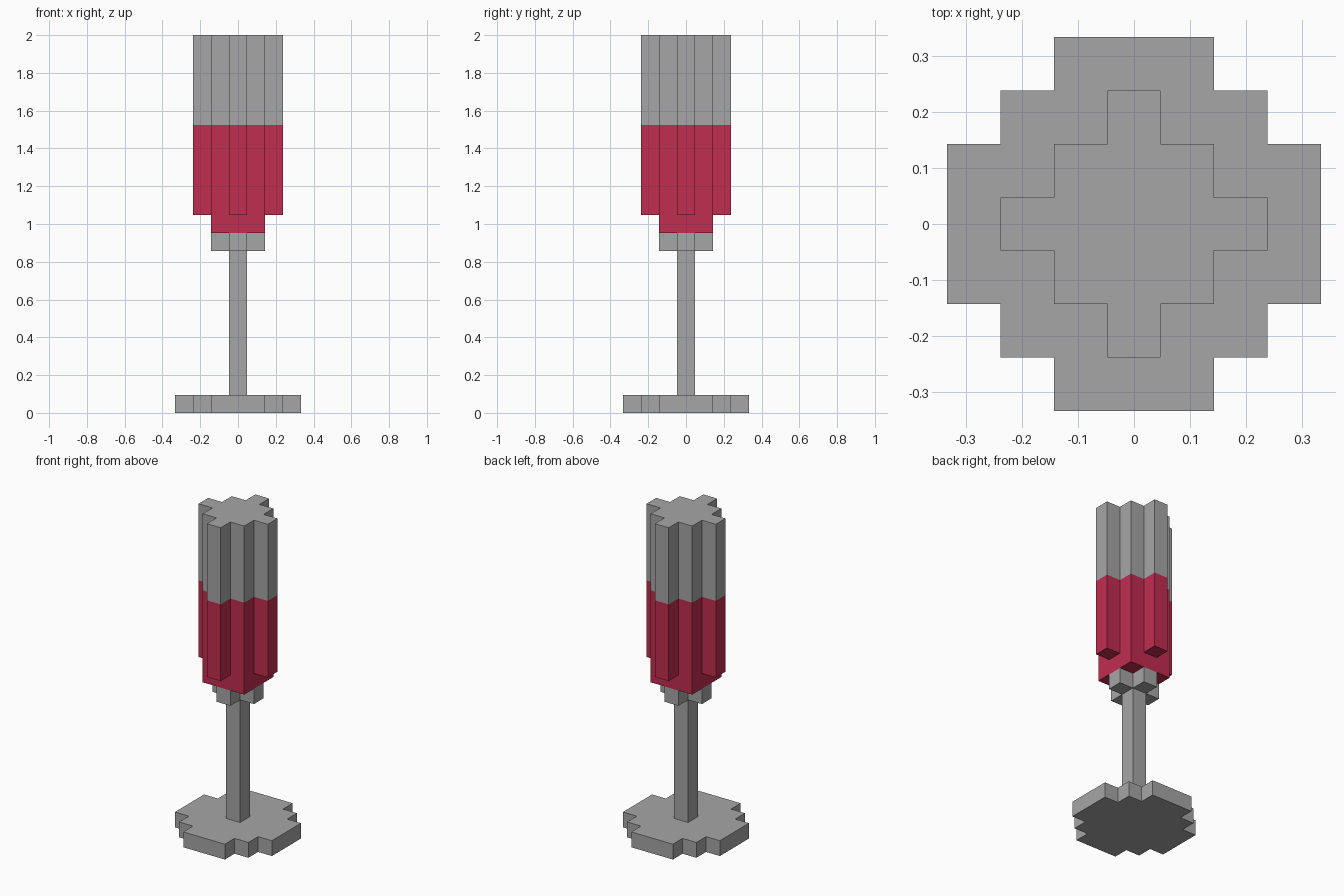
import bpy
import bmesh

cube = bpy.data.objects.get("Cube")
if cube:
    bpy.data.objects.remove(cube, do_unlink=True)

U = 2 / 21  # edge of one block


def material(name, rgb):
    m = bpy.data.materials.new(name)
    m.use_nodes = True
    m.diffuse_color = (*rgb, 1)
    bsdf = next(n for n in m.node_tree.nodes if n.type == 'BSDF_PRINCIPLED')
    bsdf.inputs["Base Color"].default_value = (*rgb, 1)
    return m


glass = material("grey glass", (0.38, 0.38, 0.38))
wine = material("red drink", (0.53, 0.026, 0.08))


def stepped_prism(name, corners, bottom, top, mat):
    """Extrude a four-fold stepped outline; corners trace its first quadrant."""
    outline = []
    for _ in range(4):
        outline += corners
        corners = [(-y, x) for x, y in corners]
    bm = bmesh.new()
    base = bm.faces.new([bm.verts.new((x * U, y * U, bottom * U)) for x, y in outline])
    ext = bmesh.ops.extrude_face_region(bm, geom=[base])
    verts = [v for v in ext["geom"] if isinstance(v, bmesh.types.BMVert)]
    bmesh.ops.translate(bm, verts=verts, vec=(0, 0, (top - bottom) * U))
    bmesh.ops.recalc_face_normals(bm, faces=bm.faces[:])
    mesh = bpy.data.meshes.new(name)
    bm.to_mesh(mesh)
    bm.free()
    mesh.materials.append(mat)
    bpy.context.collection.objects.link(bpy.data.objects.new(name, mesh))


# Quadrant outlines, in blocks
column = [(0.5, 0.5)]
block = [(1.5, 1.5)]
plus = [(1.5, 0.5), (0.5, 0.5), (0.5, 1.5)]
bowl = [(2.5, 0.5), (1.5, 0.5), (1.5, 1.5), (0.5, 1.5), (0.5, 2.5)]
disc = [(3.5, 1.5), (2.5, 1.5), (2.5, 2.5), (1.5, 2.5), (1.5, 3.5)]

# Parts from the ground up
stepped_prism("foot", disc, 0, 1, glass)
stepped_prism("stem", column, 1, 9, glass)
stepped_prism("collar", plus, 9, 10, glass)
stepped_prism("drink_bottom", block, 10, 11, wine)
stepped_prism("drink", bowl, 11, 16, wine)
stepped_prism("bowl_top", bowl, 16, 21, glass)
